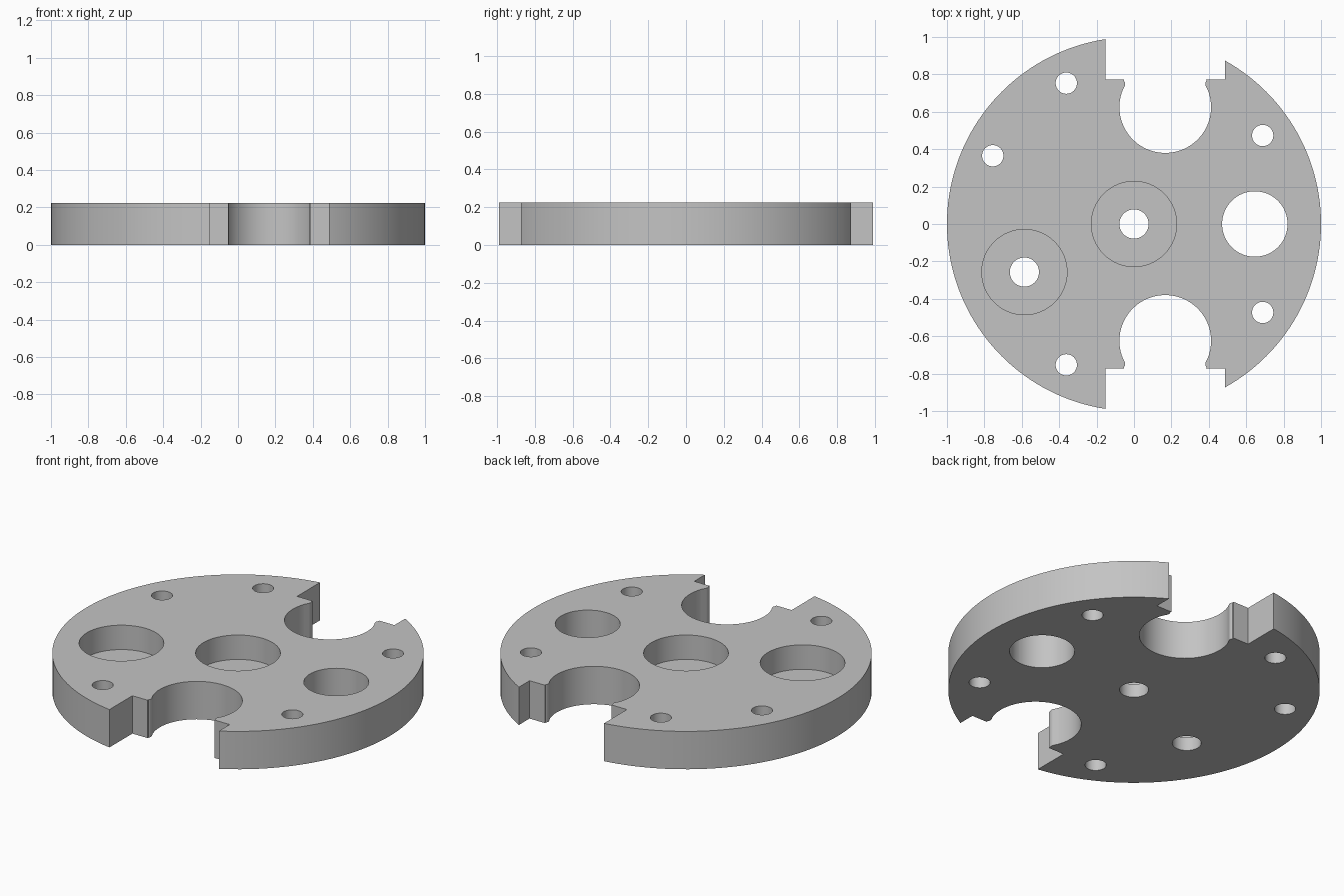
import bpy, bmesh
from math import sin, cos, asin, acos, pi, radians

HEIGHT = 0.225
BORE_FLOOR = 0.08

if "Cube" in bpy.data.objects:
    bpy.data.objects.remove(bpy.data.objects["Cube"], do_unlink=True)

grey = bpy.data.materials.new("plain grey")
grey.use_nodes = True
colour = (0.55, 0.55, 0.55, 1)
grey.diffuse_color = colour
grey.node_tree.nodes["Principled BSDF"].inputs["Base Color"].default_value = colour


def arc(cx, cy, r, start, end, steps):
    angles = [start + (end - start) * i / steps for i in range(steps + 1)]
    return [(cx + r * cos(a), cy + r * sin(a)) for a in angles]


def circle(cx, cy, r, steps=64):
    return arc(cx, cy, r, 0, 2 * pi, steps)[:-1]


def prism(name, outline, bottom, top):
    """Extrude a closed outline between two heights."""
    bm = bmesh.new()
    face = bm.faces.new([bm.verts.new((x, y, bottom)) for x, y in outline])
    new = bmesh.ops.extrude_face_region(bm, geom=[face])["geom"]
    moved = [v for v in new if isinstance(v, bmesh.types.BMVert)]
    bmesh.ops.translate(bm, verts=moved, vec=(0, 0, top - bottom))
    bmesh.ops.recalc_face_normals(bm, faces=bm.faces)
    mesh = bpy.data.meshes.new(name)
    bm.to_mesh(mesh)
    bm.free()
    mesh.materials.append(grey)
    obj = bpy.data.objects.new(name, mesh)
    bpy.context.collection.objects.link(obj)
    return obj


def cut(target, outline, bottom=-0.1):
    """Subtract an extruded outline, open at the top."""
    cutter = prism("cutter", outline, bottom, HEIGHT + 0.1)
    cutter.hide_render = True
    mod = target.modifiers.new("cut", 'BOOLEAN')
    mod.operation, mod.solver, mod.object = 'DIFFERENCE', 'EXACT', cutter
    bpy.ops.object.modifier_apply(modifier=mod.name)
    bpy.data.objects.remove(cutter, do_unlink=True)


def notch(side):
    """Wide slot at the rim, a rounded lip, then a round pocket."""
    cx, cy, r, slot, neck, ledge, fillet = 0.167, 0.625, 0.245, 0.32, 0.214, 0.773, 0.025
    # Lip rounding is tangent to the neck and meets the pocket
    lip_y = ledge - fillet
    meet = asin((lip_y - 0.035 - cy) / r)
    right = [(slot, 1.2), (slot, ledge), (neck + 0.005, ledge)]
    right += arc(neck + fillet, lip_y, fillet, radians(140), radians(205), 6)
    right += arc(0, cy, r, meet, -pi / 2, 40)
    left = [(-x, y) for x, y in reversed(right[:-1])]
    return [(cx + x, side * y) for x, y in right + left]


# Round plate
plate = prism("round_plate", circle(0, 0, 1, 160), 0, HEIGHT)
bpy.context.view_layer.objects.active = plate
plate.select_set(True)

# Rim notches, front and back
for side in (1, -1):
    cut(plate, notch(side))

# Small through holes
for x, y in ((-0.362, 0.753), (-0.362, -0.753), (0.688, 0.473),
             (0.688, -0.473), (-0.755, 0.365)):
    cut(plate, circle(x, y, 0.057, 40))

# Large plain hole
cut(plate, circle(0.646, 0, 0.175))

# Counterbored holes
for x, y in ((0, 0), (-0.586, -0.257)):
    cut(plate, circle(x, y, 0.228), BORE_FLOOR)
    cut(plate, circle(x, y, 0.078, 48))

bpy.ops.object.shade_smooth_by_angle(angle=radians(30))
